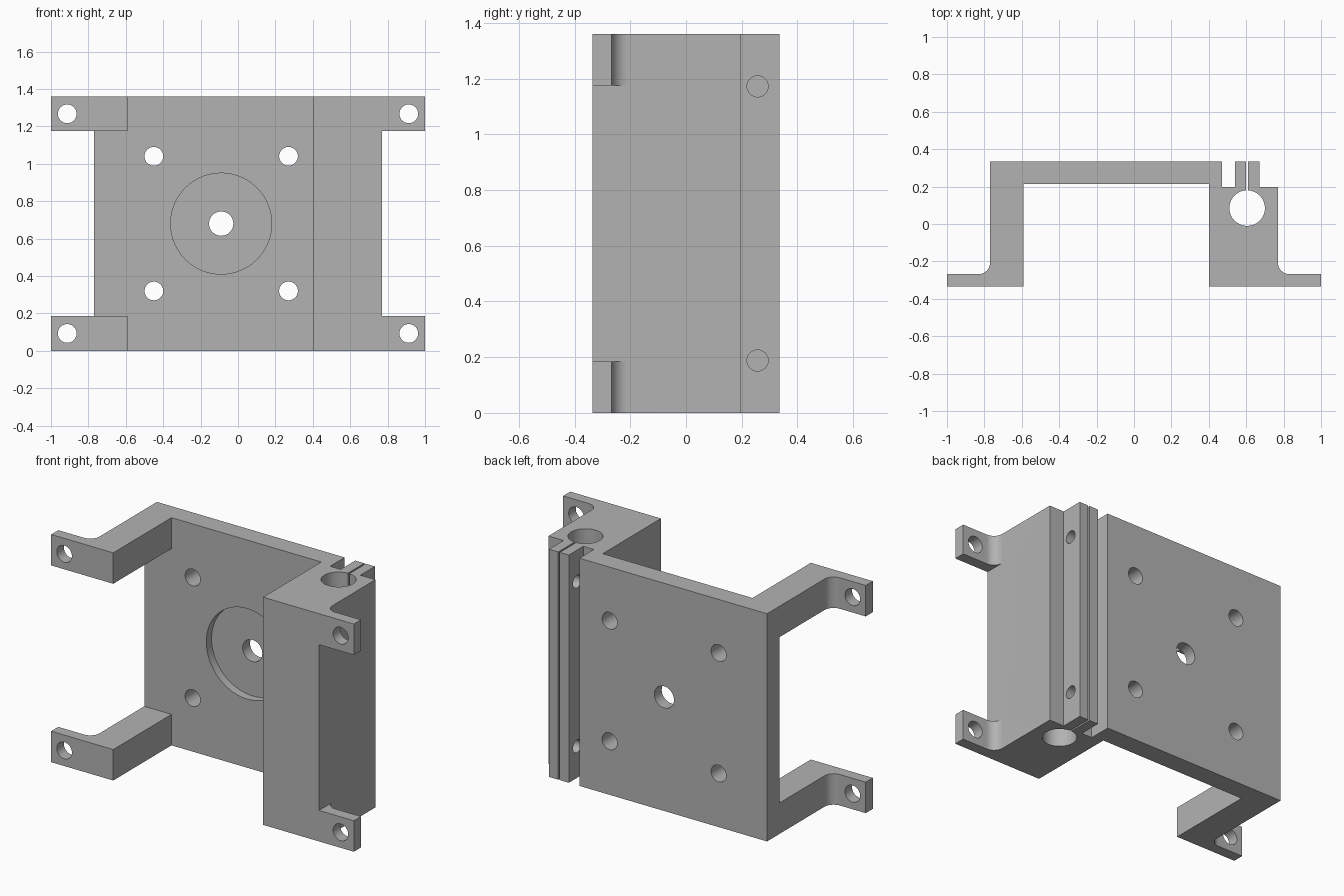
import bpy, bmesh, math
from mathutils import Vector

old = bpy.data.objects.get("Cube")
if old:
    bpy.data.objects.remove(old, do_unlink=True)

# Single plain grey
GREY = (0.45, 0.45, 0.45, 1)
grey = bpy.data.materials.new("plain grey")
grey.use_nodes = True
grey.diffuse_color = GREY
grey.node_tree.nodes["Principled BSDF"].inputs["Base Color"].default_value = GREY

H = 1.36                   # height
FOOT = 0.185               # height of each mounting foot
FRONT, BACK = -0.335, 0.335
PLATE = 0.215              # front face of the back plate
WALL = 0.77                # outer side walls
FLANGE = -0.268            # back face of the flanges
FILLET = 0.06
BORE = Vector((0.605, 0.085))
BORE_R = 0.095
SLIT = 0.005               # half width of the clamp slit
LEDGE = 0.198              # floor of the groove beside the clamp


def prism(name, points, offset):
    """Extrude a closed loop of 3D points along offset."""
    bm = bmesh.new()
    face = bm.faces.new([bm.verts.new(p) for p in points])
    top = bmesh.ops.extrude_face_region(bm, geom=[face])["geom"]
    bmesh.ops.translate(bm, vec=Vector(offset),
                        verts=[v for v in top if isinstance(v, bmesh.types.BMVert)])
    bmesh.ops.recalc_face_normals(bm, faces=bm.faces)
    mesh = bpy.data.meshes.new(name)
    bm.to_mesh(mesh)
    bm.free()
    mesh.materials.append(grey)
    obj = bpy.data.objects.new(name, mesh)
    bpy.context.collection.objects.link(obj)
    return obj


def arc(cx, cy, r, a0, a1, n):
    return [(cx + r * math.cos(a0 + (a1 - a0) * i / n),
             cy + r * math.sin(a0 + (a1 - a0) * i / n)) for i in range(n + 1)]


def cut(cutter):
    mod = bracket.modifiers.new("cut", "BOOLEAN")
    mod.operation, mod.solver, mod.object = "DIFFERENCE", "EXACT", cutter
    bpy.context.view_layer.objects.active = bracket
    bpy.ops.object.modifier_apply(modifier=mod.name)
    bpy.data.objects.remove(cutter, do_unlink=True)


def cut_box(x0, x1, y0, y1, z0, z1):
    cut(prism("window_cutter", [(x0, y0, z0), (x1, y0, z0), (x1, y1, z0), (x0, y1, z0)],
              (0, 0, z1 - z0)))


def drill_y(x, z, r, y0, y1, n=40):
    ring = arc(x, z, r, 0, math.tau * (n - 1) / n, n - 1)
    cut(prism("hole_cutter", [(px, y0, pz) for px, pz in ring], (0, y1 - y0, 0)))


def drill_x(y, z, r, x0, x1, n=32):
    ring = arc(y, z, r, 0, math.tau * (n - 1) / n, n - 1)
    cut(prism("hole_cutter", [(x0, py, pz) for py, pz in ring], (x1 - x0, 0, 0)))


# Plan outline: legs, flanges, back plate, and clamp with its slit bore
tilt = math.asin(SLIT / BORE_R)
bore = arc(BORE.x, BORE.y, BORE_R, math.pi / 2 - tilt, -1.5 * math.pi + tilt, 56)
fc, fy = WALL + FILLET, FLANGE + FILLET
outline = (
    [(-1, FRONT), (-0.59, FRONT), (-0.59, PLATE), (0.4, PLATE), (0.4, FRONT),
     (1, FRONT), (1, FLANGE)]
    + arc(fc, fy, FILLET, -math.pi / 2, -math.pi, 10)
    + [(WALL, LEDGE), (0.67, LEDGE), (0.67, BACK), (BORE.x + SLIT, BACK)]
    + bore
    + [(BORE.x - SLIT, BACK), (0.54, BACK), (0.54, LEDGE), (0.47, LEDGE),
       (0.47, BACK), (-WALL, BACK)]
    + arc(-fc, fy, FILLET, 0, -math.pi / 2, 10)
    + [(-1, FLANGE)]
)
bracket = prism("motor_bracket", [(x, y, 0) for x, y in outline], (0, 0, H))

# Open the sides between the upper and lower feet
cut_box(-1.1, -0.59, -0.5, PLATE, FOOT, H - FOOT)
cut_box(WALL, 1.1, -0.5, 0.0, FOOT, H - FOOT)

# Round recess and shaft hole in the plate
CX, CZ = -0.09, H / 2
drill_y(CX, CZ, 0.27, 0.1, PLATE + 0.05, 72)
drill_y(CX, CZ, 0.065, 0.1, 0.5)

# Plate screw holes and flange screw holes
for sz in (-1, 1):
    for sx in (-1, 1):
        drill_y(CX + sx * 0.36, CZ + sz * 0.36, 0.05, 0.1, 0.5)
        drill_y(sx * 0.913, CZ + sz * 0.587, 0.05, -0.5, -0.1)
    # Clamp screw holes through both lugs
    drill_x(0.257, CZ + sz * 0.492, 0.038, 0.5, 0.72)

# Smooth bores and fillets, crisp edges elsewhere
bpy.ops.object.select_all(action="DESELECT")
bracket.select_set(True)
bpy.context.view_layer.objects.active = bracket
bpy.ops.object.shade_smooth_by_angle(angle=math.radians(30))
